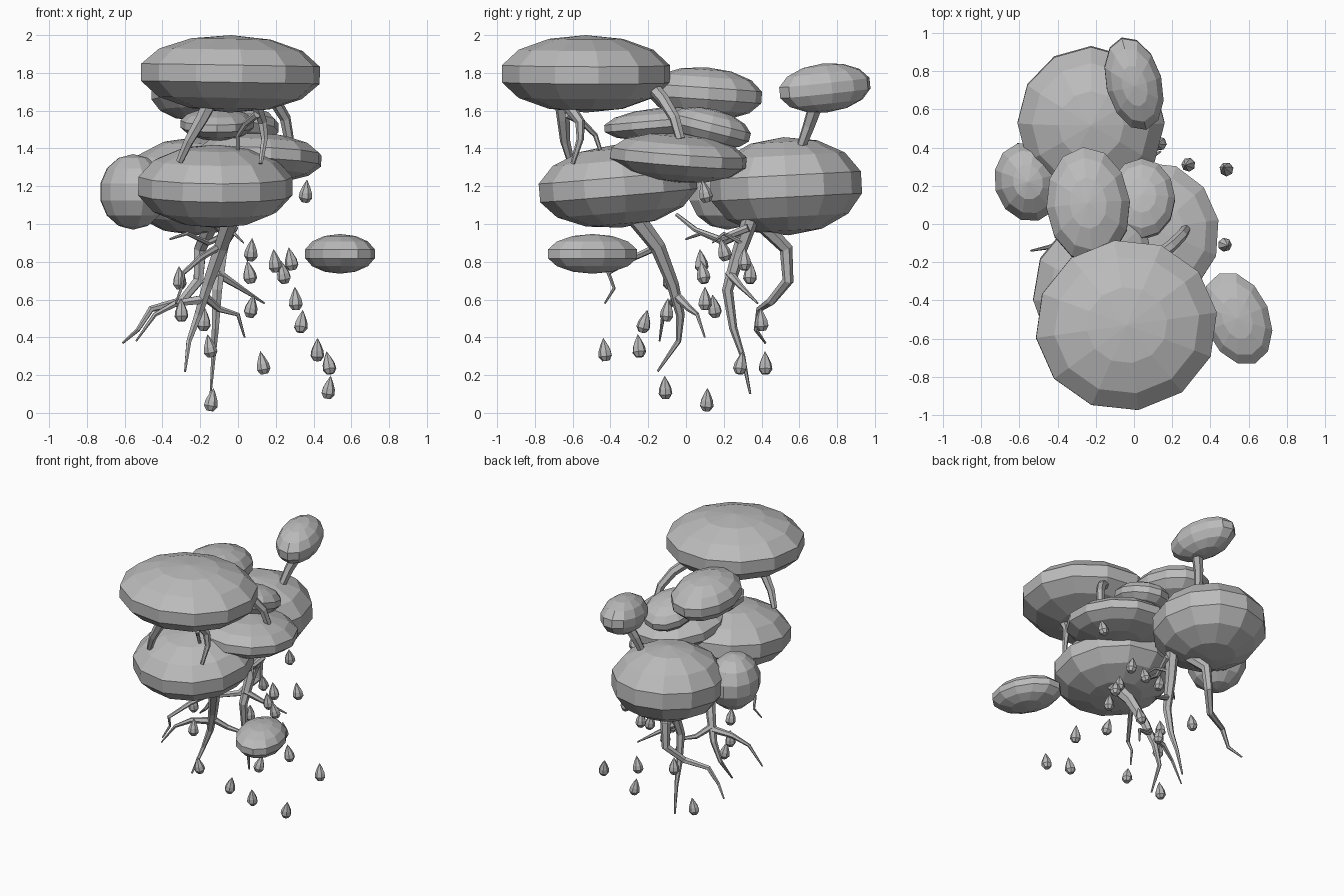
import bpy
import bmesh
from math import radians, sin, cos, pi
from mathutils import Vector
import random

random.seed(4)
cube = bpy.data.objects.get("Cube")
if cube:
    bpy.data.objects.remove(cube, do_unlink=True)

# One clay grey for everything
grey = bpy.data.materials.new("clay grey")
grey.use_nodes = True
GREY = (0.5, 0.5, 0.5, 1)
grey.diffuse_color = GREY
grey.node_tree.nodes["Principled BSDF"].inputs["Base Color"].default_value = GREY


def add_object(name, mesh):
    obj = bpy.data.objects.new(name, mesh)
    mesh.materials.clear()
    mesh.materials.append(grey)
    bpy.context.scene.collection.objects.link(obj)
    return obj


def canopy(name, centre, radii, tilt=(0, 0, 0)):
    """Faceted ellipsoid of foliage."""
    bm = bmesh.new()
    bmesh.ops.create_uvsphere(bm, u_segments=12, v_segments=7, radius=1)
    for v in bm.verts:
        v.co = Vector(a * b for a, b in zip(v.co, radii))
    mesh = bpy.data.meshes.new(name)
    bm.to_mesh(mesh)
    bm.free()
    obj = add_object(name, mesh)
    obj.location = centre
    obj.rotation_euler = [radians(a) for a in tilt]


def branch(name, points, start, end):
    """Tapering faceted limb along a path."""
    curve = bpy.data.curves.new(name, "CURVE")
    curve.dimensions = "3D"
    curve.bevel_depth = 1
    curve.bevel_resolution = 1
    curve.use_fill_caps = True
    spline = curve.splines.new("POLY")
    spline.use_smooth = False
    spline.points.add(len(points) - 1)
    for i, (p, co) in enumerate(zip(spline.points, points)):
        p.co = (*co, 1)
        p.radius = start + (end - start) * i / (len(points) - 1)
    helper = bpy.data.objects.new(name + " path", curve)
    bpy.context.scene.collection.objects.link(helper)
    graph = bpy.context.evaluated_depsgraph_get()
    mesh = bpy.data.meshes.new_from_object(helper.evaluated_get(graph))
    bpy.data.objects.remove(helper, do_unlink=True)
    add_object(name, mesh)


def drop(name, centre):
    """Faceted teardrop with the point upwards."""
    profile = [(0.02, -0.055), (0.037, -0.03), (0.033, 0.0), (0.018, 0.035)]
    sides = 7
    bm = bmesh.new()
    rings = [[bm.verts.new((r * cos(2 * pi * i / sides), r * sin(2 * pi * i / sides), z))
              for i in range(sides)] for r, z in profile]
    tip = bm.verts.new((0, 0, 0.068))
    bm.faces.new(rings[0][::-1])
    for i in range(sides):
        j = (i + 1) % sides
        for low, high in zip(rings, rings[1:]):
            bm.faces.new((low[i], low[j], high[j], high[i]))
        bm.faces.new((rings[-1][i], rings[-1][j], tip))
    mesh = bpy.data.meshes.new(name)
    bm.to_mesh(mesh)
    bm.free()
    obj = add_object(name, mesh)
    obj.location = centre
    obj.rotation_euler = (random.uniform(-.2, .2), random.uniform(-.25, .05), random.uniform(0, 6))


# Foliage masses
canopy("top_canopy", (-.04, -.53, 1.795), (.49, .46, .205), (0, 1, 8))
canopy("front_canopy", (-.12, -.36, 1.2), (.42, .43, .22), (5, 0, 5))
canopy("side_canopy", (.11, -.04, 1.35), (.345, .375, .13), (-4, 3, 10))
canopy("back_canopy", (-.225, .53, 1.2), (.395, .41, .26), (3, 0, 0))
canopy("left_canopy", (-.555, .22, 1.17), (.18, .215, .2), (0, 0, 15))
canopy("upper_middle_canopy", (-.24, .1, 1.69), (.225, .31, .14), (-4, 0, 5))
canopy("small_round_canopy", (.04, .13, 1.51), (.18, .22, .1), (-14, 0, 0))
canopy("small_front_canopy", (-.11, -.14, 1.53), (.2, .3, .085), (5, 0, 0))
canopy("high_back_canopy", (0, .735, 1.72), (.15, .255, .13), (6, 0, 15))
canopy("floating_canopy", (.54, -.495, .842), (.175, .26, .105), (0, 0, 22))

# Hanging trunks
branch("long_root", [(-.05, .35, 1.05), (-.09, .28, .85), (-.11, .22, .65), (-.12, .25, .45),
                     (-.13, .3, .3), (-.145, .34, .1)], .045, .006)
branch("front_root", [(-.03, -.28, 1.05), (-.09, -.15, .88), (-.16, -.07, .68), (-.21, -.03, .52),
                      (-.26, -.04, .38), (-.28, -.15, .22)], .05, .006)
branch("back_root", [(-.14, .4, 1.0), (-.2, .53, .87), (-.21, .54, .7), (-.3, .45, .59),
                     (-.46, .39, .55), (-.53, .37, .44), (-.61, .42, .37)], .042, .006)

# Side roots and twigs
branch("right_side_root", [(-.11, .23, .74), (0, .29, .67), (.14, .38, .58)], .026, .005)
branch("inner_side_root", [(-.18, -.05, .62), (-.1, .02, .55), (0, .06, .52), (.035, .1, .4)], .024, .005)
branch("left_side_root", [(-.19, -.05, .6), (-.33, -.08, .58), (-.44, -.12, .52), (-.54, -.14, .38)], .026, .005)
branch("front_twig", [(-.1, -.15, .88), (-.2, -.28, .82), (-.29, -.41, .74), (-.3, -.38, .66),
                      (-.33, -.43, .58)], .02, .005)
branch("upper_twig", [(-.05, .3, .95), (-.16, .2, .9), (-.27, .08, .95), (-.36, .0, .92)], .02, .006)
branch("inner_twig", [(-.02, .33, .98), (-.06, .18, .92), (-.1, .05, .97), (-.18, -.05, 1.05)], .022, .01)
branch("short_twig", [(-.06, .3, .9), (-.02, .2, .95), (.03, .14, .9)], .015, .004)

# Stems between canopies
branch("front_left_stem", [(-.13, -.66, 1.68), (-.19, -.65, 1.56), (-.26, -.64, 1.44),
                           (-.31, -.61, 1.33)], .042, .02)
branch("front_right_stem", [(.09, -.64, 1.65), (.13, -.56, 1.54), (.14, -.56, 1.45),
                            (.12, -.6, 1.32)], .034, .012)
branch("front_stem_twig", [(.1, -.63, 1.58), (.04, -.54, 1.53), (0, -.48, 1.47), (0, -.45, 1.38)], .02, .01)
branch("side_stem", [(.1, -.19, 1.74), (.19, -.12, 1.66), (.25, -.06, 1.56), (.27, -.03, 1.45)], .036, .026)
branch("high_back_stem", [(.02, .69, 1.64), (-.03, .65, 1.52), (-.06, .61, 1.41)], .04, .026)

# Falling drops
drops = [(.36, .1, 1.17), (.07, .2, .86), (.06, .34, .74), (.195, .08, .8), (.24, .09, .74),
         (.28, .31, .81), (.07, .15, .56), (.305, .1, .6), (.335, -.22, .48), (.42, -.43, .33),
         (.48, .29, .26), (.48, -.11, .13), (.13, .42, .26), (-.14, .11, .065), (-.31, -.09, .71),
         (-.3, -.1, .54), (-.15, -.25, .35), (-.18, .4, .49)]
for n, place in enumerate(drops):
    drop(f"drop_{n + 1}", place)
